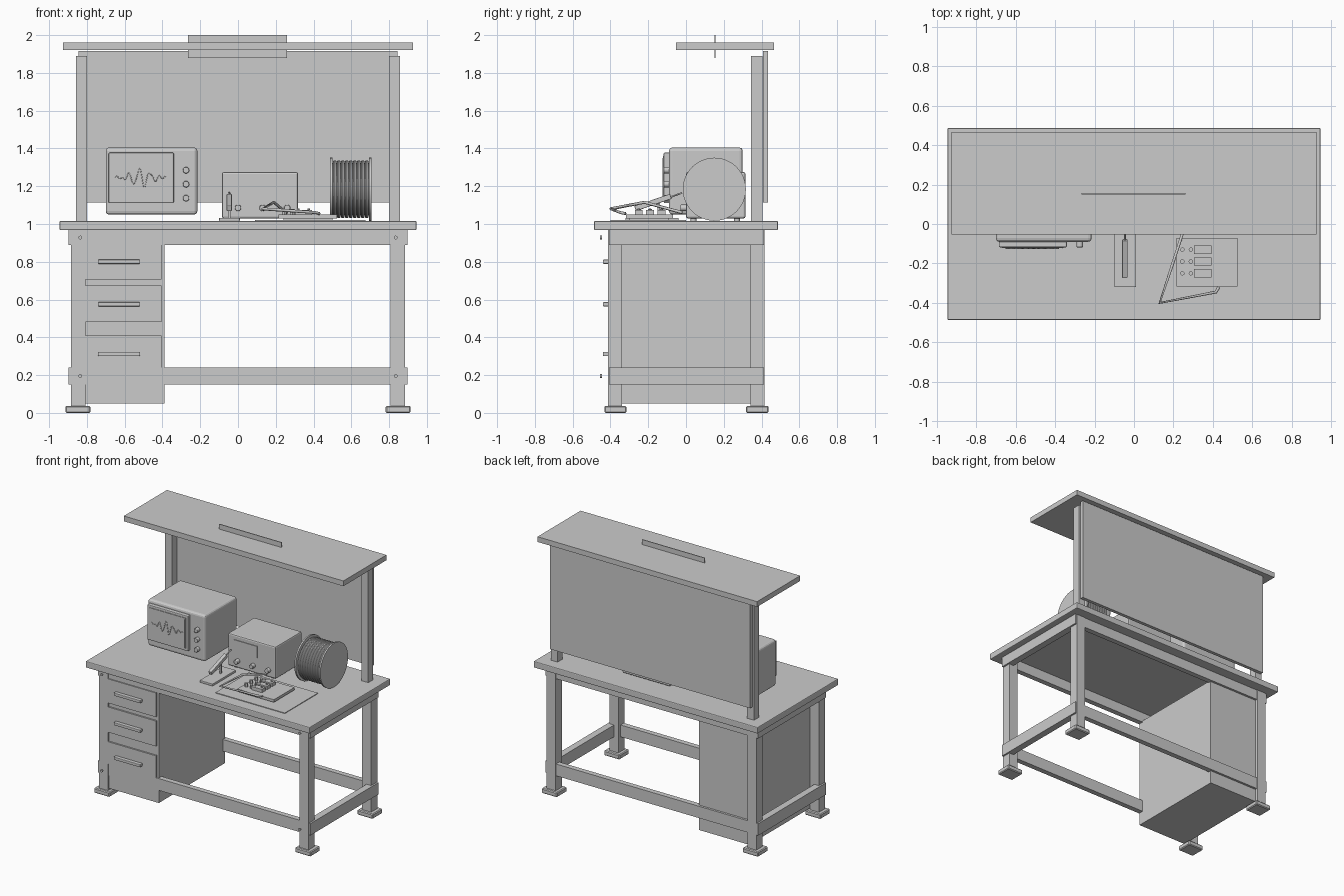
import bpy
import math
from mathutils import Vector

old = bpy.data.objects.get("Cube")
if old:
    bpy.data.objects.remove(old, do_unlink=True)

grey = bpy.data.materials.new("plain grey")
grey.use_nodes = True
colour = (0.6, 0.6, 0.6, 1)
grey.diffuse_color = colour
grey.node_tree.nodes["Principled BSDF"].inputs["Base Color"].default_value = colour


def finish(name, bevel=0, segments=2):
    ob = bpy.context.object
    ob.name = name
    ob.data.materials.append(grey)
    if bevel:
        mod = ob.modifiers.new("edge", "BEVEL")
        mod.width, mod.segments = bevel, segments
    return ob


def box(name, x, y, z, bevel=0, segments=2):
    """Box from (low, high) ranges on each axis."""
    lo, hi = Vector((x[0], y[0], z[0])), Vector((x[1], y[1], z[1]))
    bpy.ops.mesh.primitive_cube_add(size=1, location=(lo + hi) / 2)
    bpy.context.object.scale = hi - lo
    bpy.ops.object.transform_apply(location=False, rotation=False, scale=True)
    return finish(name, bevel, segments)


def rod(name, centre, radius, length, axis="Z", bevel=0, sides=24):
    turn = {"X": (0, math.pi / 2, 0), "Y": (math.pi / 2, 0, 0), "Z": (0, 0, 0)}[axis]
    bpy.ops.mesh.primitive_cylinder_add(vertices=sides, radius=radius, depth=length,
                                        location=centre, rotation=turn)
    ob = finish(name, bevel)
    bpy.ops.object.shade_smooth_by_angle()
    return ob


def wire(name, points, radius):
    curve = bpy.data.curves.new(name, "CURVE")
    curve.dimensions = "3D"
    curve.bevel_depth, curve.bevel_resolution = radius, 1
    curve.use_fill_caps = True
    line = curve.splines.new("POLY")
    line.points.add(len(points) - 1)
    for p, co in zip(line.points, points):
        p.co = (*co, 1)
    curve.materials.append(grey)
    ob = bpy.data.objects.new(name, curve)
    bpy.context.collection.objects.link(ob)


def span(side, a, b):
    """Range a..b mirrored to the given side of x = 0."""
    return sorted((side * a, side * b))


# Table frame
box("desk_top", (-.945, .945), (-.487, .487), (.967, 1.016), .006)
for side, label in ((1, "left"), (-1, "right")):
    for end, y, foot_y in (("front", (-.412, -.34), (-.432, -.315)),
                           ("back", (.342, .416), (.318, .438))):
        box(f"{end}_{label}_leg", span(side, .808, .884), y, (.03, .967))
        box(f"{end}_{label}_foot", span(side, .782, .914), foot_y, (0, .037), .006, 1)
    for level, z in (("lower", (.15, .24)), ("upper", (.89, .967))):
        box(f"{level}_{label}_rail", span(side, .845, .897), (-.408, .412), z)
        rod(f"{level}_{label}_bolt", (side * .835, -.45, sum(z) / 2), .01, .012, "Y", sides=12)
    # Uprights carrying the back board
    box(f"{label}_upright", span(side, .8, .857), (.345, .405), (1.016, 1.89))
for level, z in (("lower", (.15, .24)), ("upper", (.89, .967))):
    box(f"{level}_front_rail", (-.81, .81), (-.406, -.366), z)
    box(f"{level}_back_rail", (-.81, .81), (.372, .412), z)

# Drawer cabinet
box("drawer_cabinet", (-.81, -.388), (-.4, .395), (.05, .9))
for i, (low, high, grip) in enumerate(((.705, .889, .8), (.482, .675, .575), (.241, .41, .312))):
    box(f"drawer_front_{i}", (-.81, -.405), (-.412, -.395), (low, high))
    box(f"drawer_handle_{i}", (-.742, -.518), (-.44, -.41), (grip - .011, grip + .011), .004)

# Back board, overhead shelf and lamp plate
box("back_board", (-.845, .845), (.408, .434), (1.115, 1.916))
box("overhead_shelf", (-.926, .926), (-.053, .466), (1.922, 1.962))
box("lamp_plate", (-.265, .26), (.15, .156), (1.88, 2))

# Oscilloscope
box("scope_case", (-.7, -.215), (-.09, .3), (1.05, 1.405), .018, 3)
box("scope_bezel", (-.685, -.34), (-.118, -.08), (1.11, 1.378), .006)
box("scope_screen", (-.668, -.358), (-.122, -.11), (1.128, 1.36))
box("scope_marker", (-.366, -.362), (-.125, -.12), (1.135, 1.35))
trace = []
for i in range(37):
    t = i / 36
    swing = math.sin(t * 30) * math.exp(-((t - .5) * 4) ** 2) * .05
    trace.append((-.65 + .27 * t, -.123, 1.245 + swing + .008 * math.sin(t * 53)))
wire("scope_trace", trace, .0025)
for i in range(3):
    rod(f"scope_knob_{i}", (-.275, -.1, 1.137 + i * .074), .017, .036, "Y", .003)

# Power supply
box("supply_case", (-.085, .318), (0, .315), (1.03, 1.275), .01)
box("supply_display", (-.035, .165), (-.005, .01), (1.153, 1.24))
for i in range(3):
    rod(f"supply_knob_{i}", (i * .13, -.012, 1.085), .017, .036, "Y", .003)
for x in (-.04, .27):
    for y in (.04, .27):
        rod("supply_foot", (x, y, 1.023), .015, .018)

# Soldering iron on its stand
box("iron_stand", (-.1, .01), (-.32, -.04), (1.016, 1.033), .003)
iron = box("iron_handle", (-.06, -.032), (-.275, -.075), (1.1, 1.128), .004)
iron.rotation_euler.x = .33
wire("iron_tip", [(-.046, -.09, 1.14), (-.046, -.02, 1.165)], .005)
box("iron_support", (-.052, -.04), (-.15, -.138), (1.03, 1.12))

# Work mat with circuit board
box("work_mat", (.09, .675), (-.4, 0), (1.016, 1.021))
box("circuit_board", (.215, .525), (-.317, -.07), (1.03, 1.05))
box("board_spacer", (.24, .5), (-.3, -.09), (1.02, 1.031))
for row in range(3):
    y = -.25 + row * .06
    box(f"board_chip_{row}", (.303, .392), (y - .021, y + .021), (1.05, 1.075))
    for x in (.245, .288):
        rod("board_capacitor", (x, y, 1.064), .011, .03, sides=12)
    for x in (.32, .375):
        rod("chip_pin", (x, y, 1.077), .006, .01, sides=8)
wire("test_lead", [(.43, -.32, 1.055), (.415, -.345, 1.06), (.13, -.4, 1.08),
                   (.19, -.22, 1.115), (.255, -.02, 1.06)], .008)

# Wire spool lying on its rim
spool = (.15, 1.184)
for x in (.493, .7):
    rod("spool_flange", (x, *spool), .167, .012, "X", sides=48)
rod("spool_core", (.597, *spool), .138, .2, "X", sides=48)
for i in range(9):
    bpy.ops.mesh.primitive_torus_add(major_radius=.143, minor_radius=.0105, major_segments=48,
                                     minor_segments=10, location=(.512 + i * .0212, *spool),
                                     rotation=(0, math.pi / 2, 0))
    finish(f"spool_turn_{i}")
    bpy.ops.object.shade_smooth_by_angle()
